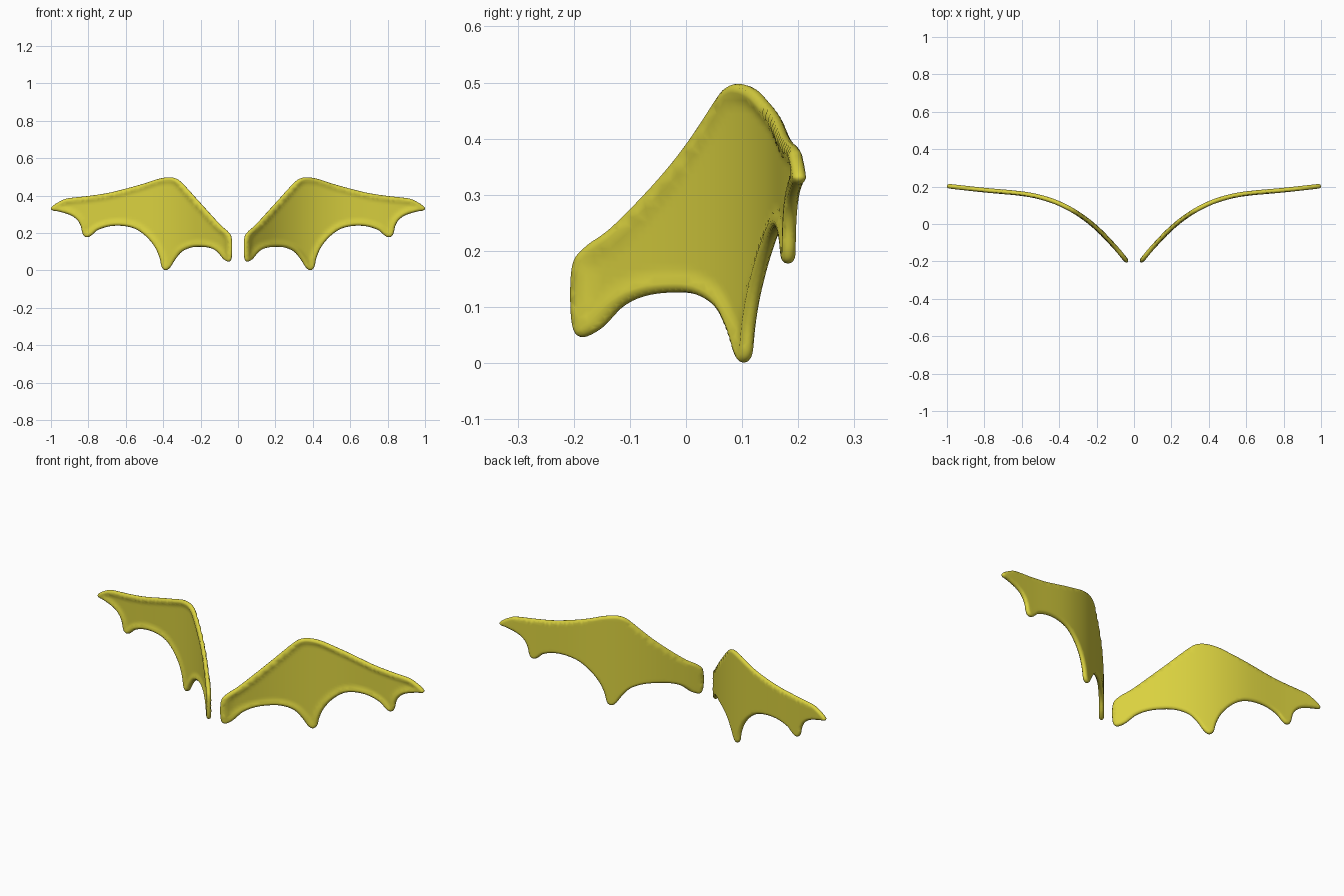
import bpy, bmesh, math
from mathutils import Vector, kdtree
from mathutils.geometry import delaunay_2d_cdt, intersect_point_line

if "Cube" in bpy.data.objects:
    bpy.data.objects.remove(bpy.data.objects["Cube"])

# Wing outline (x, z), counter-clockwise seen from the front
OUTLINE = [(.036, .17), (.035, .08), (.047, .047), (.075, .06), (.11, .10), (.15, .12),
           (.20, .126), (.25, .122), (.30, .10), (.335, .06), (.36, .02), (.378, .003),
           (.394, .003), (.408, .02), (.42, .07), (.445, .125), (.49, .18), (.55, .222),
           (.62, .238), (.69, .235), (.75, .215), (.78, .19), (.80, .178), (.82, .181),
           (.832, .20), (.842, .24), (.862, .272), (.90, .297), (.96, .315), (.99, .32),
           (1.0, .332), (.985, .349), (.95, .37), (.91, .385), (.80, .398), (.70, .413),
           (.60, .437), (.50, .465), (.43, .488), (.38, .497), (.34, .494), (.30, .468),
           (.20, .358), (.10, .248), (.055, .207)]
# Bend of the wing seen from above (x, y)
BEND = [(.0, -.243), (.04, -.197), (.1, -.125), (.2, -.022), (.3, .055), (.4, .109),
        (.5, .143), (.6, .162), (.8, .181), (1.0, .203), (1.1, .214)]
HALF = .0125      # half thickness
ROUND = .014      # width of the rounded edge


def catmull(a, b, c, d, t):
    return .5 * (2*b + (c-a)*t + (2*a-5*b+4*c-d)*t*t + (3*b-a-3*c+d)*t**3)


def bend(x):
    """Height of the bend at x, by cubic Hermite interpolation."""
    n = len(BEND)
    i = max(j for j in range(n - 1) if BEND[j][0] <= max(x, 0))

    def slope(k):
        a, b = BEND[max(k-1, 0)], BEND[min(k+1, n-1)]
        return (b[1]-a[1]) / (b[0]-a[0])
    (x0, y0), (x1, y1) = BEND[i], BEND[i+1]
    h = x1 - x0
    t = (x - x0) / h
    return ((2*t**3-3*t*t+1)*y0 + (t**3-2*t*t+t)*h*slope(i)
            + (3*t*t-2*t**3)*y1 + (t**3-t*t)*h*slope(i+1))


def flat_wing():
    """Triangulated flat wing: points, edge distances and faces."""
    pts = [Vector(p) for p in OUTLINE]
    n = len(pts)
    rim = [catmull(pts[i-1], pts[i], pts[(i+1) % n], pts[(i+2) % n], k/8)
           for i in range(n) for k in range(8)]
    m = len(rim)
    kd = kdtree.KDTree(m)
    for i, p in enumerate(rim):
        kd.insert((p.x, p.y, 0), i)
    kd.balance()

    def dist(p):
        i = kd.find((p.x, p.y, 0))[1]
        best = 1
        for a, b in ((rim[i-1], rim[i]), (rim[i], rim[(i+1) % m])):
            q, t = intersect_point_line(p, a, b)
            q = a.lerp(b, min(max(t, 0), 1))
            best = min(best, (p.xy - q.xy).length)
        return best

    # rings of points following the edge, then a grid for the membrane
    inner = []
    for d in (.0015, .005, .010, .016):
        for i in range(0, m, 2 if d > .004 else 1):
            t = (rim[(i+1) % m] - rim[i-1]).normalized()
            p = rim[i] + Vector((-t.y, t.x)) * d
            if dist(p) > d * .9:
                inner.append(p)
    step = .012
    for i in range(int(1/step) + 1):
        for j in range(int(.5/step) + 1):
            p = Vector((i*step, j*step))
            if dist(p) > .021:
                inner.append(p)
    res = delaunay_2d_cdt(rim + inner, [], [list(range(m))], 1, 1e-6)
    verts, faces = res[0], res[2]
    return verts, [dist(v) for v in verts], faces


def build_wing(name, side, shape, mat):
    verts, dists, faces = shape
    bm = bmesh.new()
    layers = []
    for front in (1, -1):
        layer = []
        for i, (p, d) in enumerate(zip(verts, dists)):
            if front < 0 and d < 1e-4:      # both faces share the edge
                layer.append(layers[0][i])
                continue
            u = min(d / ROUND, 1)
            off = HALF * math.sqrt(max(0, 1 - (1-u)**2)) if d >= 1e-4 else 0
            if front > 0:                   # sunken membrane behind a raised rim
                s = min(max((d - .013) / .025, 0), 1)
                off -= .007 * s*s*(3 - 2*s)
            k = (bend(p.x+.005) - bend(p.x-.005)) / .01
            w = front * off / math.hypot(1, k)
            layer.append(bm.verts.new((side*(p.x + k*w), bend(p.x) - w, p.y)))
        layers.append(layer)
        for f in faces:
            vs = [layer[i] for i in f]
            if bm.faces.get(vs) is None:
                bm.faces.new(vs if front * side > 0 else vs[::-1])
    loose = [v for v in bm.verts if not v.link_faces]
    bmesh.ops.delete(bm, geom=loose, context='VERTS')
    bmesh.ops.recalc_face_normals(bm, faces=bm.faces[:])
    for f in bm.faces:
        f.smooth = True
    me = bpy.data.meshes.new(name)
    bm.to_mesh(me)
    bm.free()
    me.materials.append(mat)
    ob = bpy.data.objects.new(name, me)
    bpy.context.collection.objects.link(ob)


yellow = bpy.data.materials.new("wing_yellow")
yellow.diffuse_color = (.70, .64, .05, 1)
yellow.use_nodes = True
yellow.node_tree.nodes["Principled BSDF"].inputs["Base Color"].default_value = yellow.diffuse_color

# Mirrored pair of wings
shape = flat_wing()
build_wing("right_wing", 1, shape, yellow)
build_wing("left_wing", -1, shape, yellow)
